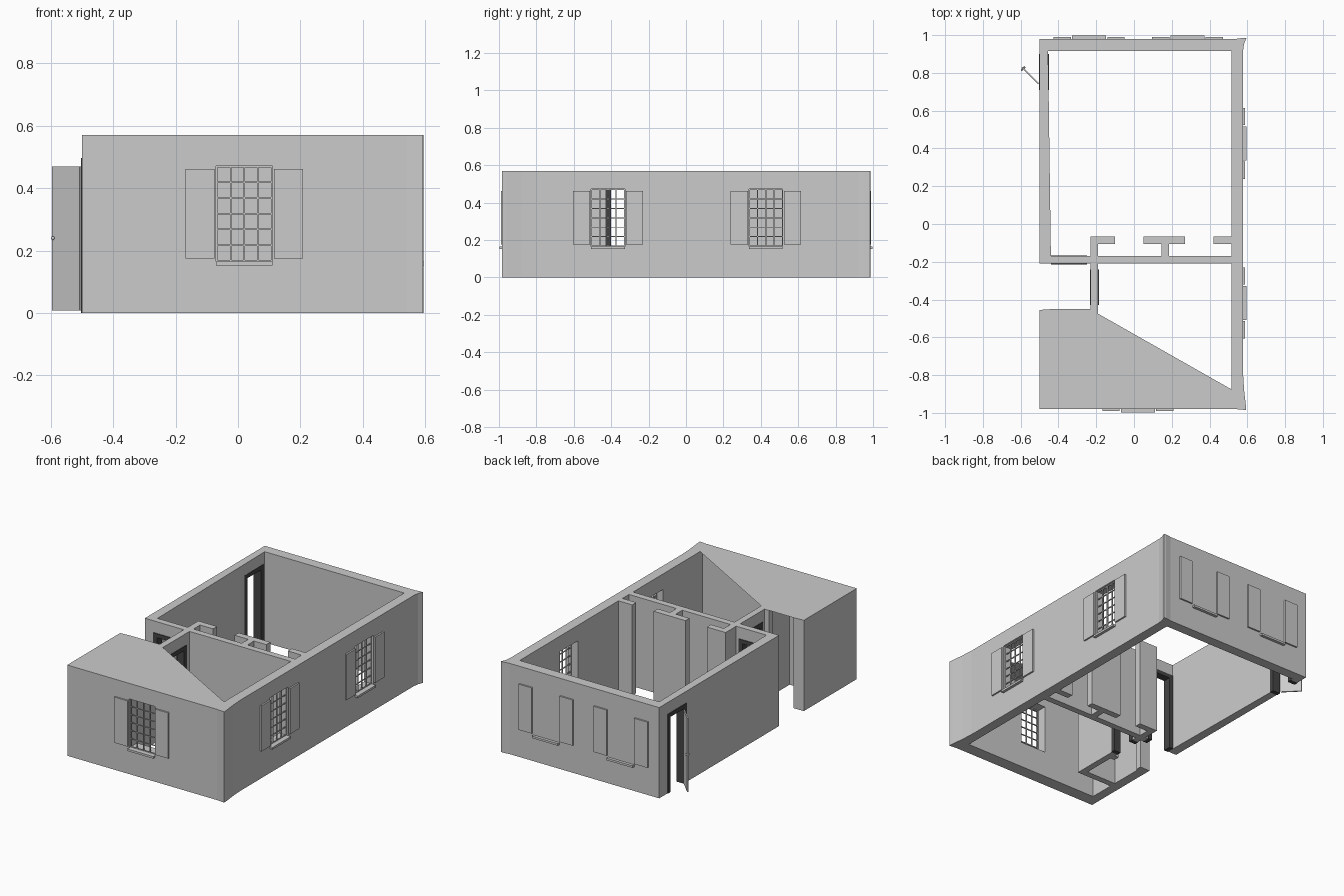
import bpy, bmesh
from math import radians
from mathutils import Matrix, Vector

if "Cube" in bpy.data.objects:
    bpy.data.objects.remove(bpy.data.objects["Cube"])

H = 0.57  # wall height
DARK = bpy.data.materials.new("dark_frame")
DARK.diffuse_color = (0.06, 0.06, 0.06, 1)
DARK.use_nodes = True
DARK.node_tree.nodes["Principled BSDF"].inputs["Base Color"].default_value = DARK.diffuse_color


def finish(name, bm, mat=None):
    bmesh.ops.recalc_face_normals(bm, faces=bm.faces)
    me = bpy.data.meshes.new(name)
    bm.to_mesh(me)
    bm.free()
    ob = bpy.data.objects.new(name, me)
    bpy.context.collection.objects.link(ob)
    if mat:
        me.materials.append(mat)
    return ob


def prism(name, pts, z0, z1, M=Matrix(), mat=None):
    bm = bmesh.new()
    face = bm.faces.new([bm.verts.new((x, y, z0)) for x, y in pts])
    if z1 > z0:
        ext = bmesh.ops.extrude_face_region(bm, geom=[face])["geom"]
        vs = [v for v in ext if isinstance(v, bmesh.types.BMVert)]
        bmesh.ops.translate(bm, verts=vs, vec=(0, 0, z1 - z0))
    bm.transform(M)
    return finish(name, bm, mat)


def boxes(name, spans, M=Matrix(), mat=None):
    # each span is (x0, x1, y0, y1, z0, z1)
    bm = bmesh.new()
    for x0, x1, y0, y1, z0, z1 in spans:
        m = Matrix.Translation(((x0 + x1) / 2, (y0 + y1) / 2, (z0 + z1) / 2))
        bmesh.ops.create_cube(bm, size=1, matrix=m @ Matrix.Diagonal((x1 - x0, y1 - y0, z1 - z0, 1)))
    bm.transform(M)
    return finish(name, bm, mat)


def place(x, y, turn):
    return Matrix.Translation((x, y, 0)) @ Matrix.Rotation(radians(turn), 4, 'Z')


# Outer block of the house, with flared right-hand corners
walls = prism("walls", [
    (-0.5, 0.98), (-0.5, -0.21), (-0.23, -0.21), (-0.23, -0.45), (-0.5, -0.455), (-0.5, -0.98),
    (0.54, -0.98), (0.593, -0.985), (0.592, -0.96), (0.583, -0.88), (0.578, -0.8),
    (0.578, 0.92), (0.583, 0.955), (0.595, 0.985), (0.58, 0.986), (0.54, 0.98)], 0, H)

cutters = []
# Back room with closet nooks, front room, small closet and its opening
cutters.append(prism("cut_back_room", [
    (-0.455, 0.915), (-0.44, -0.17), (-0.23, -0.17), (-0.23, -0.065), (-0.10, -0.065), (-0.10, -0.105),
    (-0.19, -0.105), (-0.19, -0.17), (0.145, -0.17), (0.145, -0.105), (0.05, -0.105), (0.05, -0.065),
    (0.27, -0.065), (0.27, -0.105), (0.185, -0.105), (0.185, -0.17), (0.515, -0.17), (0.515, -0.105),
    (0.42, -0.105), (0.42, -0.065), (0.515, -0.065), (0.515, 0.915)], -0.1, 0.7))
cutters.append(prism("cut_front_room", [
    (-0.19, -0.21), (-0.19, -0.74), (-0.44, -0.74), (-0.44, -0.9), (0.515, -0.9), (0.515, -0.21)], -0.1, 0.7))
cutters.append(boxes("cut_small_closet", [(-0.44, -0.23, -0.70, -0.49, -0.1, 0.7)]))
cutters.append(boxes("cut_closet_opening", [(-0.43, -0.26, -0.52, -0.4, -0.1, 0.7)]))

# Windows: local outward direction is -y
W, Z0, Z1, B = 0.09, 0.165, 0.472, 0.0025
windows = [("front", 0.02, -0.98, 0),
           ("right_front", 0.578, -0.417, 90), ("right_back", 0.578, 0.427, 90),
           ("back_left", -0.237, 0.98, 180), ("back_right", 0.283, 0.98, 180)]
for name, x, y, turn in windows:
    M = place(x, y, turn)
    cutters.append(boxes("cut_window", [(-W, W, -0.05, 0.13, Z0, Z1)], M))
    bars = []
    for i in range(5):
        u = -W + B + (2 * W - 2 * B) * i / 4
        bars.append((u - B, u + B, 0.012, 0.02, Z0, Z1))
    for i in range(7):
        z = Z0 + B + (Z1 - Z0 - 2 * B) * i / 6
        bars.append((-W, W, 0.013, 0.019, z - B, z + B))
    boxes(name + "_window_bars", bars, M)
    boxes(name + "_window_sill", [(-W, W, -0.018, 0.005, 0.152, Z0)], M)
    boxes(name + "_shutters", [(s - 0.046, s + 0.046, -0.01, 0, 0.175, 0.462)
                               for s in (-0.142, 0.142)], M)

# Doorways with dark frames
frame = [(-0.095, 0), (-0.095, 0.497), (0.095, 0.497), (0.095, 0),
         (0.067, 0), (0.067, 0.472), (-0.067, 0.472), (-0.067, 0)]
doors = [("entry", -0.5, 0.805, -90, 0.045), ("passage", -0.345, -0.21, 0, 0.04),
         ("porch", -0.23, -0.335, -90, 0.04)]
for name, x, y, turn, t in doors:
    M = place(x, y, turn)
    cutters.append(boxes("cut_door", [(-0.0949, 0.0949, -0.02, t + 0.02, -0.1, 0.4969)], M))
    prism(name + "_door_frame", frame, -(t + 0.004), 0.004, M @ Matrix.Rotation(radians(90), 4, 'X'), DARK)

# Cut the rooms and openings
for c in cutters:
    c.hide_render = True
    mod = walls.modifiers.new("cut", 'BOOLEAN')
    mod.operation = 'DIFFERENCE'
    mod.solver = 'EXACT'
    mod.object = c
bpy.context.view_layer.objects.active = walls
for mod in list(walls.modifiers):
    bpy.ops.object.modifier_apply(modifier=mod.name)
for c in cutters:
    bpy.data.objects.remove(c)

# Partial flat ceiling over the front room
prism("ceiling", [(-0.5, -0.455), (-0.43, -0.45), (-0.19, -0.45), (-0.19, -0.475),
                  (0.515, -0.875), (0.578, -0.98), (-0.5, -0.98)], H + 0.0005, H + 0.0005)

# Entry door standing open, with a knob on each side
M = place(-0.506, 0.742, 135)
boxes("entry_door", [(0, 0.124, -0.004, 0.004, 0.008, 0.47)], M)
bm = bmesh.new()
for s in (-1, 1):
    bmesh.ops.create_uvsphere(bm, u_segments=12, v_segments=8, radius=0.006,
                              matrix=Matrix.Translation((0.115, s * 0.009, 0.24)))
bm.transform(M)
knobs = finish("door_knobs", bm)
for p in knobs.data.polygons:
    p.use_smooth = True
